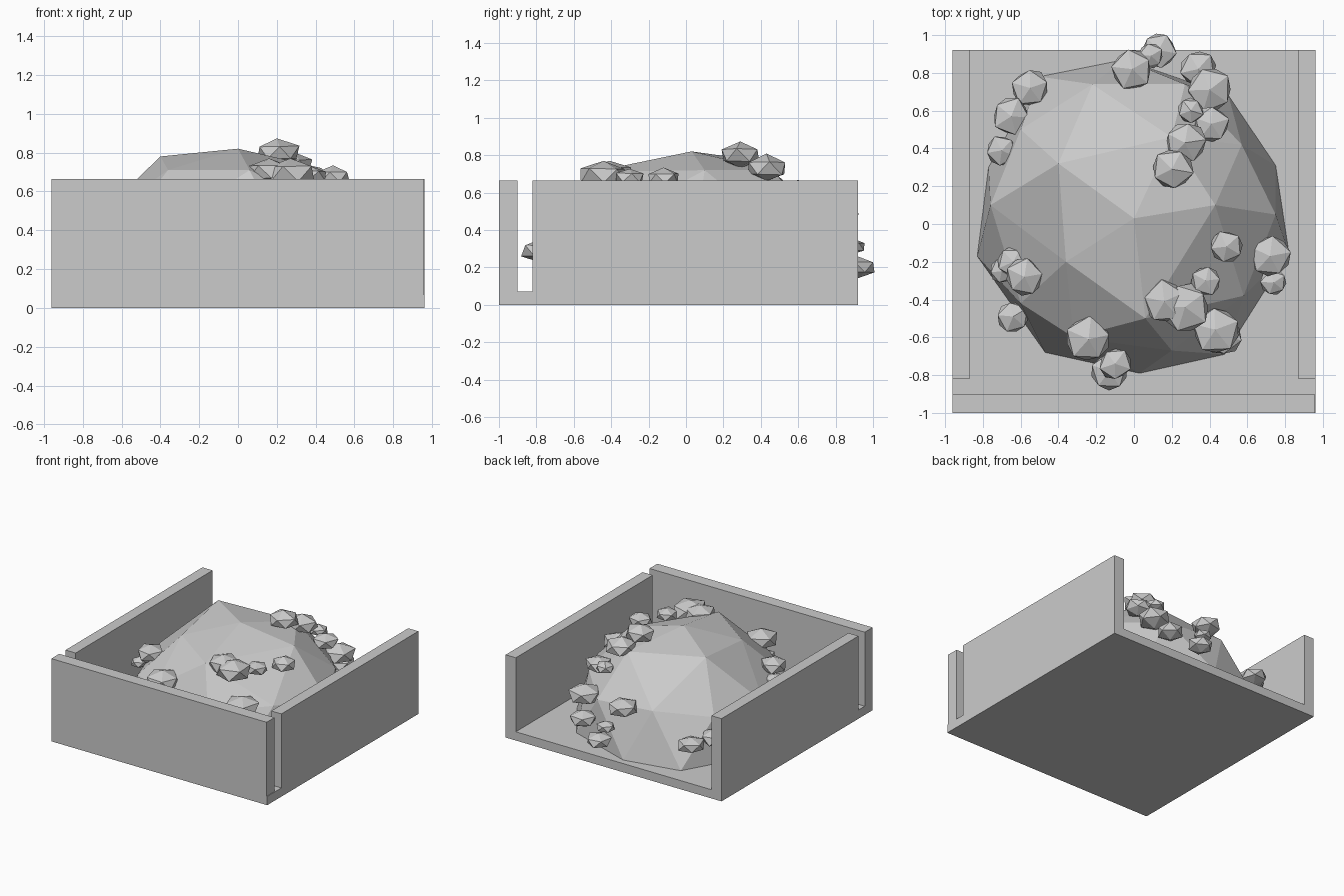
import bpy, bmesh, random
from mathutils import Vector, Matrix

random.seed(4)


def finish(bm, name):
    bmesh.ops.recalc_face_normals(bm, faces=bm.faces)
    mesh = bpy.data.meshes.new(name)
    bm.to_mesh(mesh)
    bm.free()
    obj = bpy.data.objects.new(name, mesh)
    bpy.context.collection.objects.link(obj)
    return obj


def box(name, lo, hi):
    lo, hi = Vector(lo), Vector(hi)
    bm = bmesh.new()
    bmesh.ops.create_cube(bm, size=1)
    for v in bm.verts:
        v.co = Vector((v.co[i] * (hi[i] - lo[i]) + (lo[i] + hi[i]) / 2 for i in range(3)))
    return finish(bm, name)


# Tray: floor and three walls, open at the back
box("floor", (-0.96, -1, 0), (0.96, 0.92, 0.07))
box("front_wall", (-0.96, -1, 0.0), (0.955, -0.90, 0.665))
box("left_wall", (-0.96, -0.82, 0.0), (-0.87, 0.92, 0.665))
box("right_wall", (0.87, -0.82, 0.0), (0.96, 0.92, 0.665))

# Mound: half icosphere, vertices pulled into an irregular heap
MOUND = [
    (0, 0.03, 0.82),
    (0.43, 0.10, 0.72), (0.20, 0.46, 0.72), (-0.40, 0.32, 0.78), (-0.36, -0.20, 0.71), (0.06, -0.50, 0.71),
    (0.75, 0.05, 0.40), (0.57, 0.42, 0.46), (0.27, 0.74, 0.42), (-0.22, 0.74, 0.46), (-0.60, 0.50, 0.42),
    (-0.76, 0.10, 0.43), (-0.60, -0.42, 0.41), (-0.32, -0.60, 0.46), (0.20, -0.67, 0.42), (0.58, -0.38, 0.46),
    (0.75, 0.31, 0.07), (0.50, 0.68, 0.07), (-0.05, 0.87, 0.07), (-0.50, 0.78, 0.07), (-0.77, 0.30, 0.07),
    (-0.83, -0.17, 0.07), (-0.47, -0.68, 0.07), (0.03, -0.79, 0.07), (0.48, -0.69, 0.07), (0.82, -0.15, 0.07),
]
bm = bmesh.new()
bmesh.ops.create_icosphere(bm, subdivisions=2, radius=1)
bmesh.ops.delete(bm, geom=[v for v in bm.verts if v.co.z < -0.05], context='VERTS')
for v in bm.verts:
    v.co = Vector((v.co.x * 0.82, v.co.y * 0.82, v.co.z * 0.75 + 0.07))
free = list(bm.verts)
moves = []
for p in MOUND:
    p = Vector(p)
    v = min(free, key=lambda q: (q.co - p).length)
    free.remove(v)
    moves.append((v, p))
for v, p in moves:
    v.co = p
bmesh.ops.holes_fill(bm, edges=[e for e in bm.edges if e.is_boundary], sides=0)
finish(bm, "mound")

# Rocks: small flattened low-poly stones (x, y, z, radius)
ROCKS = [
    (0.13, 0.92, 0.20, 0.10), (0.09, 0.89, 0.31, 0.07), (-0.01, 0.82, 0.46, 0.115),
    (0.34, 0.82, 0.285, 0.105), (0.40, 0.71, 0.42, 0.13), (0.30, 0.60, 0.62, 0.075),
    (0.41, 0.53, 0.59, 0.10), (0.27, 0.43, 0.73, 0.12), (0.20, 0.29, 0.80, 0.12),
    (-0.55, 0.72, 0.27, 0.105), (-0.65, 0.57, 0.30, 0.105), (-0.70, 0.39, 0.36, 0.085),
    (-0.64, -0.20, 0.46, 0.085), (-0.70, -0.25, 0.42, 0.07), (-0.58, -0.28, 0.54, 0.105),
    (-0.64, -0.49, 0.27, 0.09), (-0.24, -0.61, 0.535, 0.13), (-0.10, -0.74, 0.38, 0.09),
    (-0.13, -0.78, 0.29, 0.105), (0.16, -0.41, 0.70, 0.12), (0.27, -0.44, 0.69, 0.14),
    (0.38, -0.30, 0.68, 0.085), (0.49, -0.12, 0.675, 0.09), (0.72, -0.17, 0.42, 0.115),
    (0.74, -0.31, 0.35, 0.075), (0.43, -0.56, 0.49, 0.13), (0.47, -0.59, 0.40, 0.11),
]
for i, (x, y, z, r) in enumerate(ROCKS):
    bm = bmesh.new()
    bmesh.ops.create_icosphere(bm, subdivisions=1, radius=r)
    for v in bm.verts:
        v.co *= random.uniform(0.92, 1.1)
    bmesh.ops.transform(bm, verts=bm.verts, matrix=Matrix.Translation((x, y, z))
                        @ Matrix.Diagonal((1, 1, 0.6, 1))
                        @ Matrix.Rotation(random.uniform(0, 6.28), 4, 'Z'))
    finish(bm, f"rock_{i + 1:02d}")
